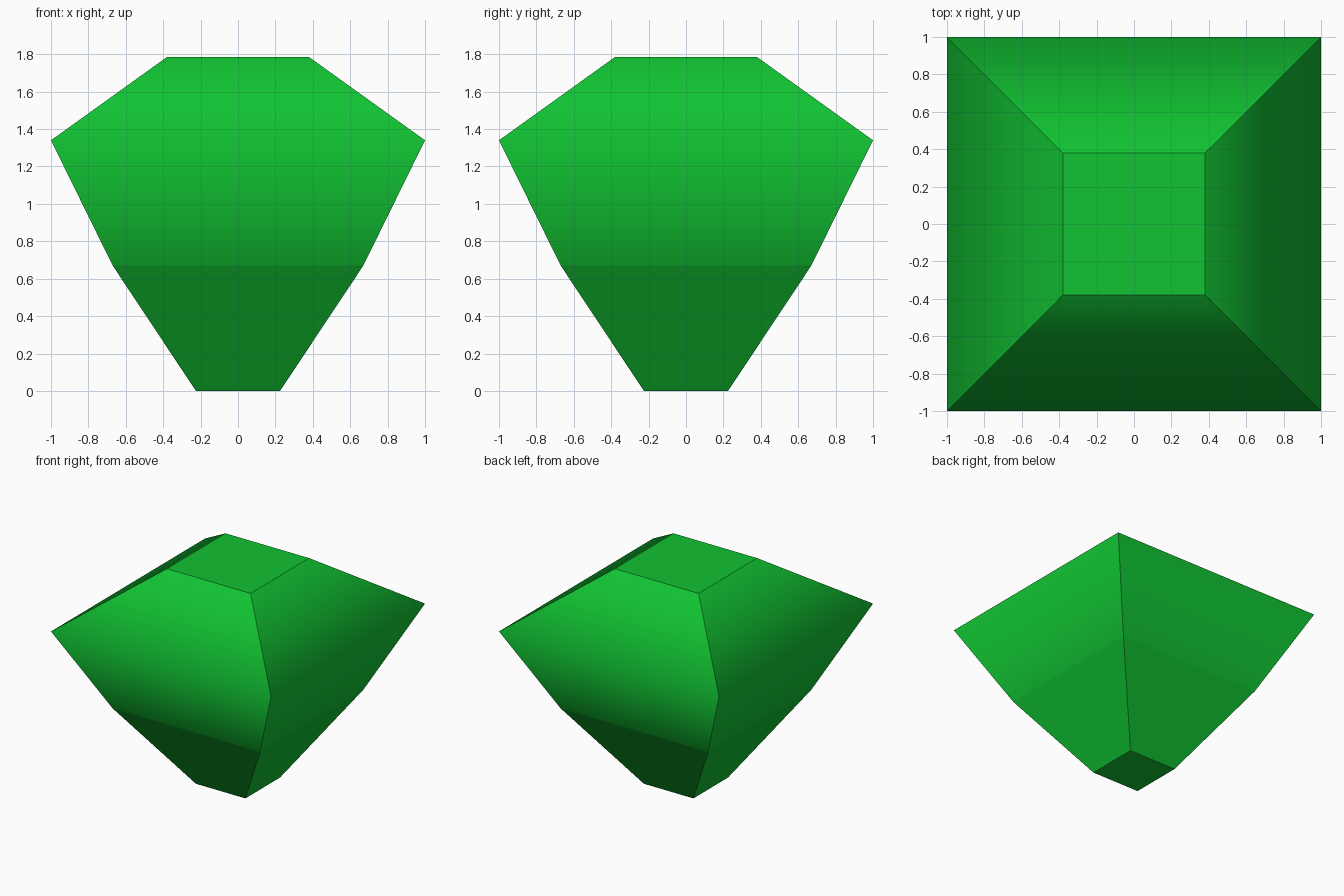
import bpy, bmesh

if "Cube" in bpy.data.objects:
    bpy.data.objects.remove(bpy.data.objects["Cube"])

# Square rings of the gem from bottom to top: (half width, height)
RINGS = [(0.225, 0.0), (0.67, 0.67), (1.0, 1.34), (0.38, 1.785)]
CORNERS = [(-1, -1), (1, -1), (1, 1), (-1, 1)]

green = bpy.data.materials.new("emerald green")
green.diffuse_color = (0.0055, 0.54, 0.032, 1)
green.use_nodes = True
green.node_tree.nodes["Principled BSDF"].inputs["Base Color"].default_value = green.diffuse_color

bm = bmesh.new()
rings = [[bm.verts.new((x * w, y * w, z)) for x, y in CORNERS] for w, z in RINGS]

# Bottom and top caps
bm.faces.new(rings[0][::-1])
bm.faces.new(rings[-1])

# Sloping sides between neighbouring rings
for low, high in zip(rings, rings[1:]):
    for i in range(4):
        j = (i + 1) % 4
        bm.faces.new((low[i], low[j], high[j], high[i]))

# Smooth only over the widest rim; every other edge stays sharp
for f in bm.faces:
    f.smooth = True
rim = set(rings[2])
for e in bm.edges:
    e.smooth = all(v in rim for v in e.verts)

mesh = bpy.data.meshes.new("gem")
bm.to_mesh(mesh)
bm.free()
mesh.materials.append(green)
bpy.context.collection.objects.link(bpy.data.objects.new("gem", mesh))
